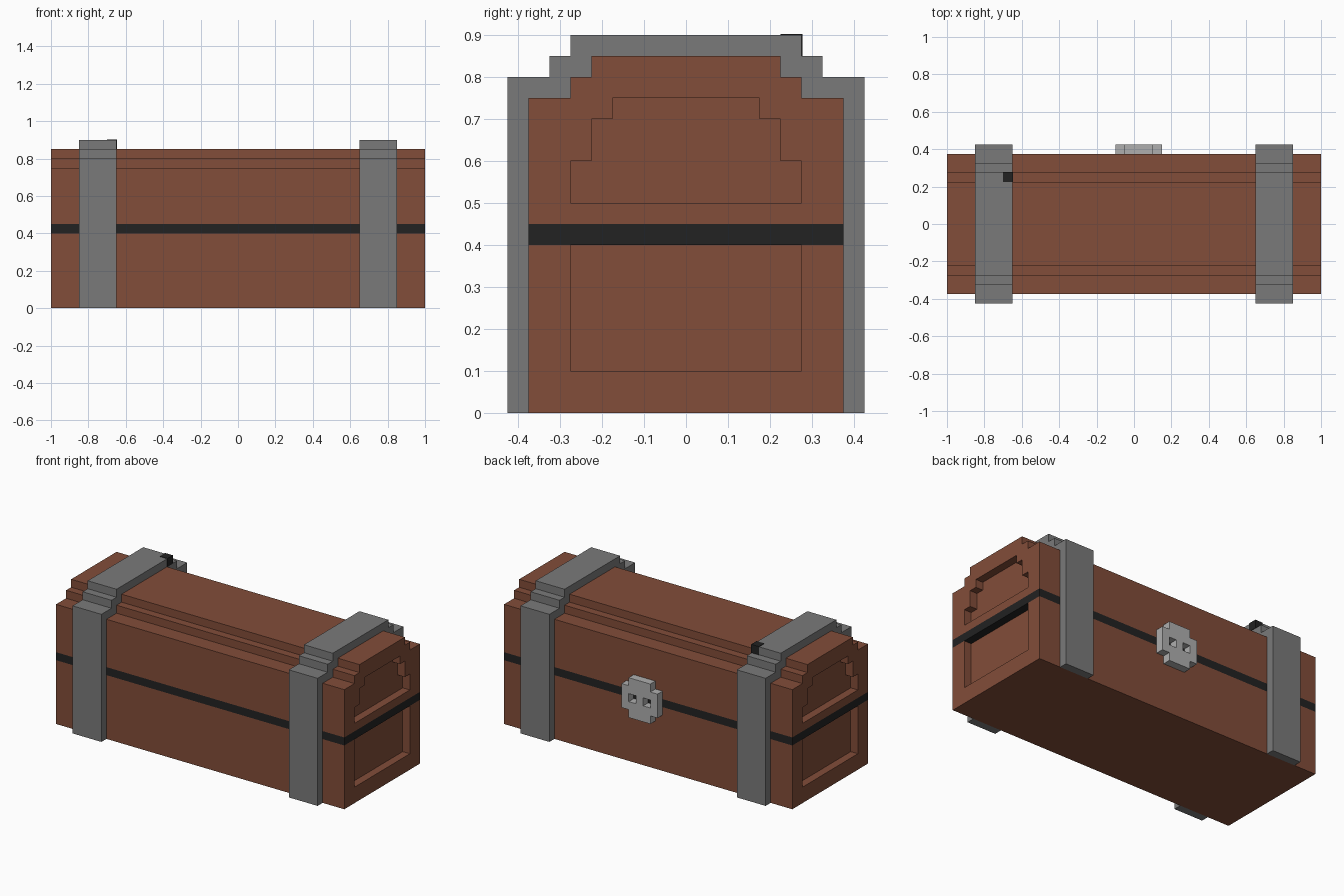
import bpy, bmesh

cube = bpy.data.objects.get("Cube")
if cube:
    bpy.data.objects.remove(cube, do_unlink=True)


def material(name, rgb):
    m = bpy.data.materials.new(name)
    m.use_nodes = True
    m.diffuse_color = (*rgb, 1)
    bsdf = next(n for n in m.node_tree.nodes if n.type == 'BSDF_PRINCIPLED')
    bsdf.inputs["Base Color"].default_value = (*rgb, 1)
    return m


WOOD = material("brown wood", (0.223, 0.074, 0.041))
IRON = material("grey iron", (0.195, 0.195, 0.195))
STEEL = material("light steel", (0.43, 0.43, 0.43))
BLACK = material("black", (0.016, 0.016, 0.016))


def mirrored(half):
    """Close a half outline (first coordinate positive) into a symmetric one."""
    return half + [(-a, b) for a, b in reversed(half)]


def prism(name, outline, start, end, mat, axis='X'):
    """Extrude an outline: (y, z) along X, or (x, z) along Y."""
    bm = bmesh.new()
    place = (lambda a, b: (start, a, b)) if axis == 'X' else (lambda a, b: (a, start, b))
    face = bm.faces.new([bm.verts.new(place(a, b)) for a, b in outline])
    ext = bmesh.ops.extrude_face_region(bm, geom=[face])
    step = (end - start, 0, 0) if axis == 'X' else (0, end - start, 0)
    bmesh.ops.translate(bm, vec=step, verts=[g for g in ext["geom"] if isinstance(g, bmesh.types.BMVert)])
    bmesh.ops.recalc_face_normals(bm, faces=bm.faces)
    me = bpy.data.meshes.new(name)
    bm.to_mesh(me)
    bm.free()
    me.materials.append(mat)
    ob = bpy.data.objects.new(name, me)
    bpy.context.collection.objects.link(ob)
    return ob


def rect(a0, a1, b0, b1):
    return [(a0, b0), (a1, b0), (a1, b1), (a0, b1)]


def carve(ob, cutters):
    """Subtract the cutters, bake the result and discard them."""
    for c in cutters:
        c.hide_render = True
        mod = ob.modifiers.new("cut", 'BOOLEAN')
        mod.operation, mod.solver, mod.object = 'DIFFERENCE', 'EXACT', c
    bpy.context.view_layer.update()
    baked = bpy.data.meshes.new_from_object(
        ob.evaluated_get(bpy.context.evaluated_depsgraph_get()))
    ob.modifiers.clear()
    ob.data = baked
    for c in cutters:
        bpy.data.objects.remove(c, do_unlink=True)


def end_recesses(ob, outline, mat):
    """Sink the same panel 0.05 deep into both ends."""
    carve(ob, [prism("panel_cutter", outline, s * 0.95, s * 1.1, mat) for s in (-1, 1)])


# Lower chest, its end panels reaching up to the black seam
base = prism("chest_base", rect(-0.375, 0.375, 0, 0.4), -1, 1, WOOD)
end_recesses(base, rect(-0.275, 0.275, 0.1, 0.5), WOOD)

# Black seam between base and lid
prism("seam_band", rect(-0.375, 0.375, 0.4, 0.45), -1, 1, BLACK)

# Stepped lid with stepped end panels
lid = prism("chest_lid", mirrored([(0.375, 0.45), (0.375, 0.75), (0.275, 0.75), (0.275, 0.8),
                                   (0.225, 0.8), (0.225, 0.85)]), -1, 1, WOOD)
end_recesses(lid, mirrored([(0.275, 0.5), (0.275, 0.6), (0.225, 0.6), (0.225, 0.7),
                            (0.175, 0.7), (0.175, 0.75)]), WOOD)

# Iron straps: an arch one step thick, following the lid
strap = mirrored([(0.425, 0), (0.425, 0.8), (0.325, 0.8), (0.325, 0.85), (0.275, 0.85), (0.275, 0.9)])
inner = mirrored([(0.375, 0), (0.375, 0.75), (0.275, 0.75), (0.275, 0.8), (0.225, 0.8), (0.225, 0.85)])
for name, x in (("right_strap", -0.85), ("left_strap", 0.65)):
    prism(name, strap + inner[::-1], x, x + 0.2, IRON)

# Small black stud set into the strap's upper back corner
prism("strap_stud", rect(0.225, 0.278, 0.85, 0.903), -0.7, -0.647, BLACK)

# Lock plate on the back, with two square holes
lock = prism("lock_plate", [(-0.05, 0.3), (0.1, 0.3), (0.1, 0.35), (0.15, 0.35), (0.15, 0.5), (0.1, 0.5),
                            (0.1, 0.55), (-0.05, 0.55), (-0.05, 0.5), (-0.1, 0.5), (-0.1, 0.35),
                            (-0.05, 0.35)], 0.375, 0.425, STEEL, 'Y')
carve(lock, [prism("hole_cutter", rect(x, x + 0.05, 0.4, 0.45), 0.3, 0.5, STEEL, 'Y')
             for x in (-0.05, 0.05)])
